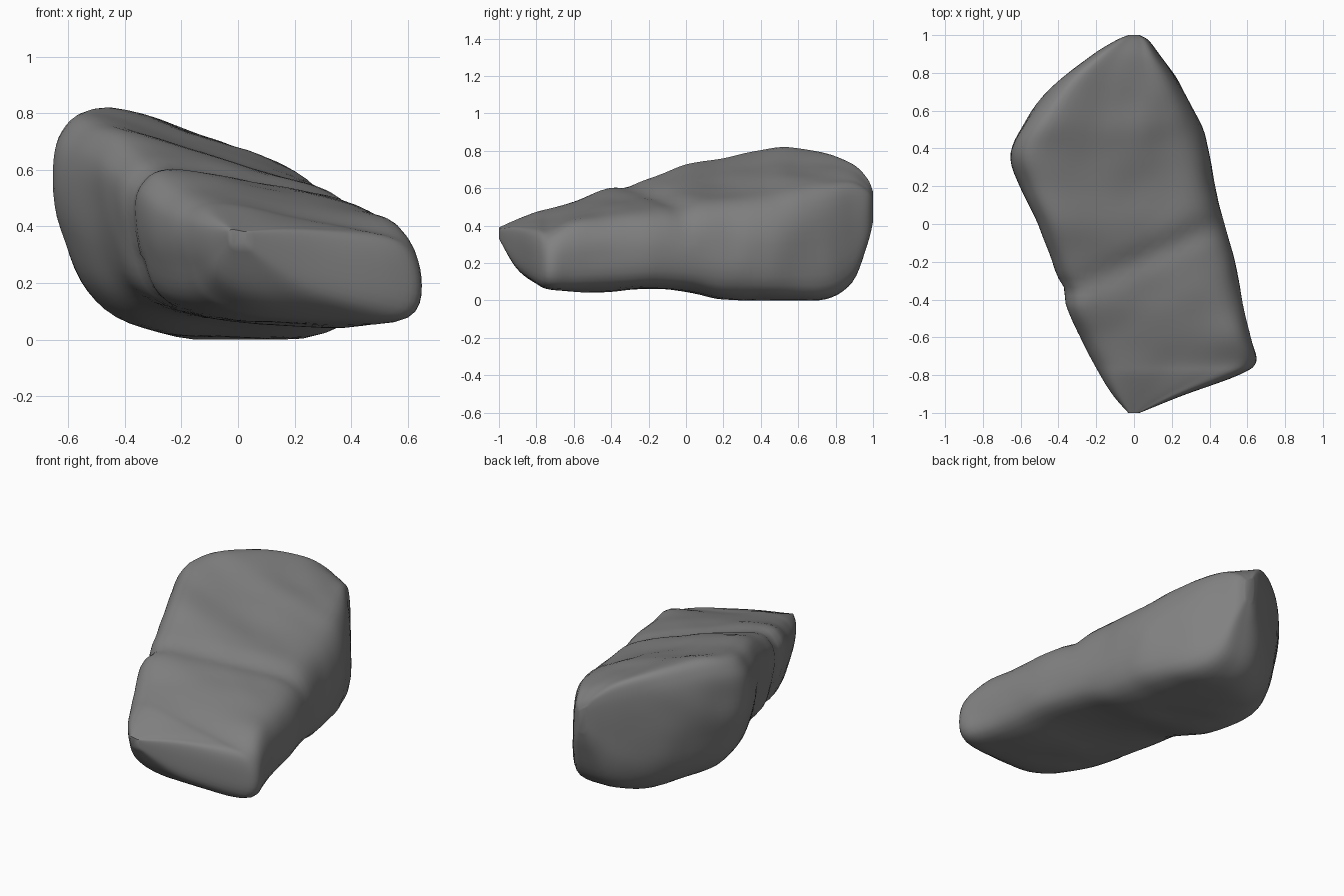
import bpy
import bmesh
import math
from mathutils import Vector, noise

cube = bpy.data.objects.get("Cube")
if cube:
    bpy.data.objects.remove(cube, do_unlink=True)

# Stone colour
stone = bpy.data.materials.new("stone grey")
stone.use_nodes = True
GREY = (0.22, 0.22, 0.22, 1)
stone.diffuse_color = GREY
shader = stone.node_tree.nodes["Principled BSDF"]
shader.inputs["Base Color"].default_value = GREY
shader.inputs["Roughness"].default_value = 0.9

# Sections along the boulder: y, left x, right x, ridge z, right shoulder z, base z
SECTIONS = [
    (-1, -.03, .03, .39, .38, .33),
    (-.91, -.11, .25, .43, .38, .18),
    (-.8, -.18, .55, .47, .36, .09),
    (-.73, -.22, .65, .49, .35, .06),
    (-.6, -.29, .62, .53, .41, .05),
    (-.42, -.37, .58, .6, .43, .05),
    (-.2, -.44, .54, .65, .45, .06),
    (0, -.51, .48, .72, .47, .05),
    (.2, -.6, .43, .76, .49, .01),
    (.38, -.655, .39, .8, .52, .01),
    (.55, -.57, .34, .82, .55, 0),
    (.75, -.41, .24, .79, .58, .01),
    (.89, -.23, .14, .73, .6, .1),
    (.97, -.1, .08, .65, .57, .3),
    (1, -.03, .03, .58, .54, .42),
]

# Cross-section outline: share of width, share of height, blend from ridge to shoulder
OUTLINE = [
    (0, .75, 0), (.03, .92, 0), (.14, 1, 0), (.42, 1, .3), (.72, 1, .65),
    (.93, .98, 1), (1, .55, 1), (.94, .07, 1), (.6, 0, 0), (.3, .04, 0),
    (.11, .2, 0), (.03, .48, 0),
]


def section(y, left, right, ridge, shoulder, base):
    ring = []
    for across, up, blend in OUTLINE:
        top = ridge + (shoulder - ridge) * blend
        ring.append(Vector((left + (right - left) * across, y, base + (top - base) * up)))
    return ring


def spline(a, b, c, d, t):
    return (b * 2 + (c - a) * t + (a * 2 - b * 5 + c * 4 - d) * t ** 2
            + (b * 3 - a - c * 3 + d) * t ** 3) / 2


def refine(points, steps, closed):
    """Smooth curve through the points."""
    n = len(points)
    at = (lambda i: points[i % n]) if closed else (lambda i: points[max(0, min(n - 1, i))])
    result = [spline(at(i - 1), at(i), at(i + 1), at(i + 2), s / steps)
              for i in range(n if closed else n - 1) for s in range(steps)]
    return result if closed else result + [points[-1]]


def weather(p):
    """Shallow chipped facets and the worn step across the top."""
    q = p.copy()
    wear = noise.noise(p * 3.2) * 0.016 + noise.noise(p * 7) * 0.005
    fade = min(1, (1 - abs(p.y)) * 5)
    q += Vector((p.x, 0, p.z - 0.35)).normalized() * wear * fade
    step = p.y + 0.2 - 0.45 * p.x
    if p.z > 0.3:
        q.z -= 0.022 * math.exp(-(step / 0.07) ** 2)
    if p.x < -0.25:
        q.x += 0.02 * math.exp(-((p.y + 0.34) / 0.05) ** 2)
    q.z = max(q.z, 0)
    return q


# Loft the boulder
outlines = [refine(section(*row), 5, True) for row in SECTIONS]
lines = [refine(list(line), 5, False) for line in zip(*outlines)]
bm = bmesh.new()
grid = [[bm.verts.new(weather(p)) for p in line] for line in lines]
count = len(grid)
for i in range(count):
    here, after = grid[i], grid[(i + 1) % count]
    for j in range(len(here) - 1):
        bm.faces.new((here[j], here[j + 1], after[j + 1], after[j]))
for end in (0, -1):
    bm.faces.new([line[end] for line in grid])
bmesh.ops.recalc_face_normals(bm, faces=bm.faces)
mesh = bpy.data.meshes.new("boulder")
bm.to_mesh(mesh)
bm.free()
mesh.materials.append(stone)

boulder = bpy.data.objects.new("boulder", mesh)
bpy.context.collection.objects.link(boulder)
bpy.context.view_layer.objects.active = boulder
boulder.select_set(True)
bpy.ops.object.shade_smooth_by_angle(angle=math.radians(50))
